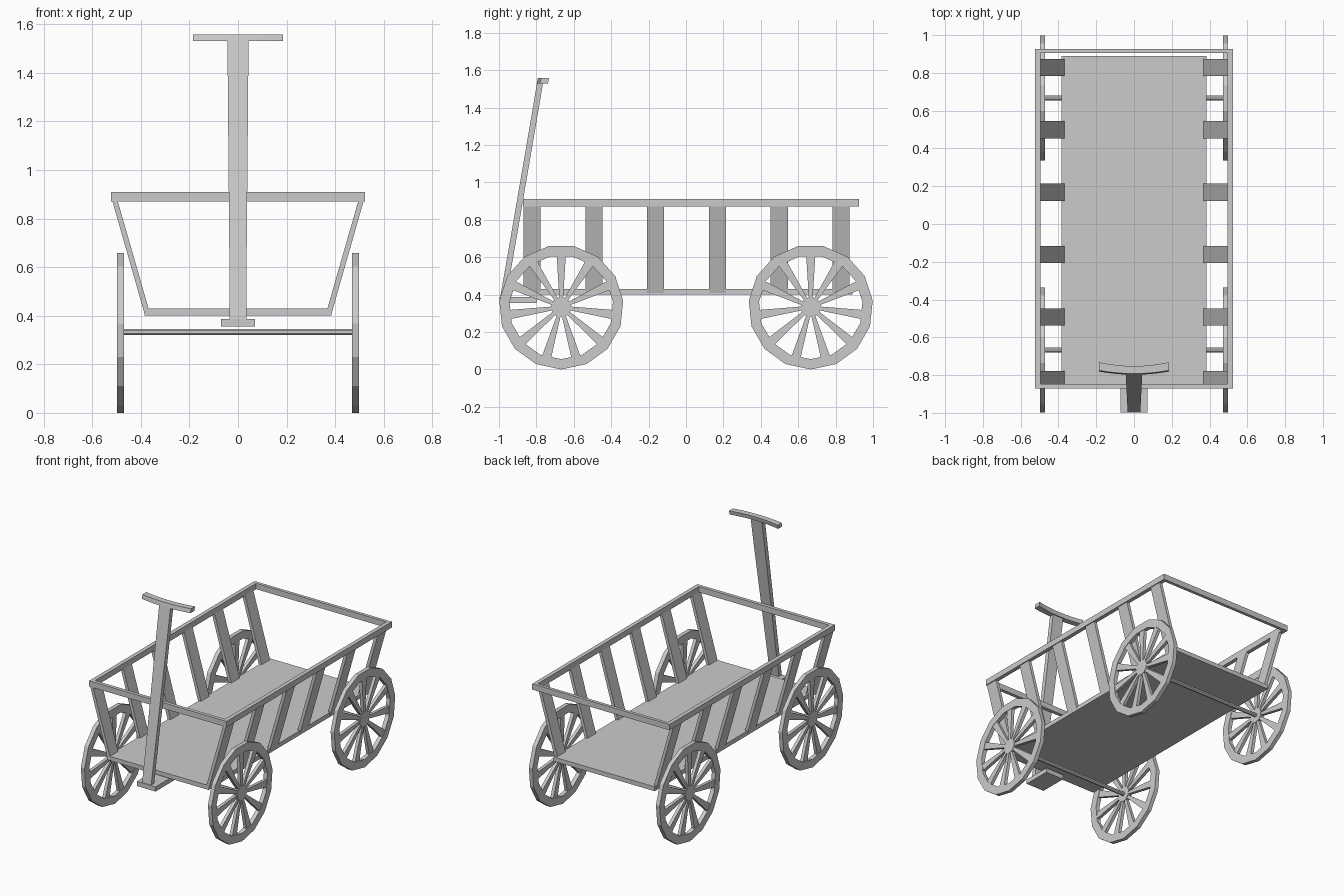
import bpy, bmesh
from math import sin, cos, pi, tau

if "Cube" in bpy.data.objects:
    bpy.data.objects.remove(bpy.data.objects["Cube"])


def finish(name, bm):
    bmesh.ops.recalc_face_normals(bm, faces=bm.faces)
    me = bpy.data.meshes.new(name)
    bm.to_mesh(me)
    bm.free()
    ob = bpy.data.objects.new(name, me)
    bpy.context.collection.objects.link(ob)
    return ob


def loft(bm, rings, closed=False):
    """Bridge rings of 3D points with quads; cap the ends or close the loop."""
    vs = [[bm.verts.new(p) for p in r] for r in rings]
    n = len(vs[0])
    pairs = list(zip(vs, vs[1:])) + ([(vs[-1], vs[0])] if closed else [])
    for a, b in pairs:
        for i in range(n):
            j = (i + 1) % n
            bm.faces.new((a[i], a[j], b[j], b[i]))
    if not closed:
        bm.faces.new(vs[0])
        bm.faces.new(vs[-1])


def box(name, x0, x1, y0, y1, z0, z1):
    bm = bmesh.new()
    loft(bm, [[(x0, y0, z), (x1, y0, z), (x1, y1, z), (x0, y1, z)] for z in (z0, z1)])
    return finish(name, bm)


def circle(x, r, n, start=-pi / 2):
    return [(x, r * cos(start + tau * k / n), r * sin(start + tau * k / n)) for k in range(n)]


# Wheels: faceted rim, hub and eleven tapered spokes, sharing one mesh
R, RIM, SIDES, SPOKES, T = 0.333, 0.278, 15, 11, 0.014
bm = bmesh.new()
loft(bm, [circle(-T, R, SIDES), circle(T, R, SIDES),
          circle(T, RIM, SIDES), circle(-T, RIM, SIDES)], closed=True)
loft(bm, [circle(-T, 0.053, 11), circle(T, 0.053, 11)])
for k in range(SPOKES):
    a = pi / 2 + tau * k / SPOKES
    rings = []
    for r, w in ((0.045, 0.010), (0.284, 0.025)):
        rings.append([(x, r * cos(a) - s * w * sin(a), r * sin(a) + s * w * cos(a))
                      for x, s in ((-0.011, -1), (0.011, -1), (0.011, 1), (-0.011, 1))])
    loft(bm, rings)
wheel = finish("wheel_front_right", bm)
wheel.location = (0.484, -0.667, R)
for name, x, y in (("wheel_front_left", -0.484, -0.667),
                   ("wheel_back_right", 0.484, 0.667),
                   ("wheel_back_left", -0.484, 0.667)):
    w = bpy.data.objects.new(name, wheel.data)
    w.location = (x, y, R)
    bpy.context.collection.objects.link(w)

# Axles
for name, y in (("front_axle", -0.667), ("back_axle", 0.667)):
    bm = bmesh.new()
    loft(bm, [circle(x, 0.014, 8, pi / 8) for x in (-0.475, 0.475)])
    finish(name, bm).location = (0, y, R)

# Floor
box("floor", -0.385, 0.385, -0.868, 0.89, 0.40, 0.43)

# Top rail frame
bm = bmesh.new()
loft(bm, [[(-x, y0, z), (x, y0, z), (x, y1, z), (-x, y1, z)]
          for x, y0, y1, z in ((0.523, -0.871, 0.926, 0.87), (0.523, -0.871, 0.926, 0.91),
                               (0.495, -0.847, 0.904, 0.91), (0.495, -0.847, 0.904, 0.87))],
     closed=True)
finish("top_rail", bm)

# Leaning side slats, six per side
for side, s in (("right", 1), ("left", -1)):
    for i in range(6):
        y = -0.823 + 0.3304 * i
        bm = bmesh.new()
        loft(bm, [[(s * x, y + d, z) for x, d in
                   ((xi, -0.0455), (xo, -0.0455), (xo, 0.0455), (xi, 0.0455))]
                  for xi, xo, z in ((0.360, 0.383, 0.402), (0.496, 0.518, 0.875))])
        finish(f"{side}_slat_{i + 1}", bm)

# Drawbar block under the floor
box("drawbar_block", -0.071, 0.071, -0.998, -0.80, 0.355, 0.387)

# Pull handle: leaning bar that widens upward
bm = bmesh.new()
loft(bm, [[(-w, y, z), (w, y, z), (w, y + 0.032, z), (-w, y + 0.032, z)]
          for w, y, z in ((0.034, -0.998, 0.36), (0.036, -0.942, 0.68),
                          (0.042, -0.827, 1.35), (0.043, -0.795, 1.54))])
finish("handle_bar", bm)

# Handle grip: gently bowed crossbar
bm = bmesh.new()
rings = []
for k in range(9):
    t = k / 4 - 1
    x, f, b = 0.185 * t, -0.795 + 0.017 * t * t, -0.752 + 0.020 * t * t
    rings.append([(x, f - 0.003, 1.53), (x, b - 0.006, 1.53), (x, b, 1.558), (x, f + 0.003, 1.558)])
loft(bm, rings)
finish("handle_grip", bm)
